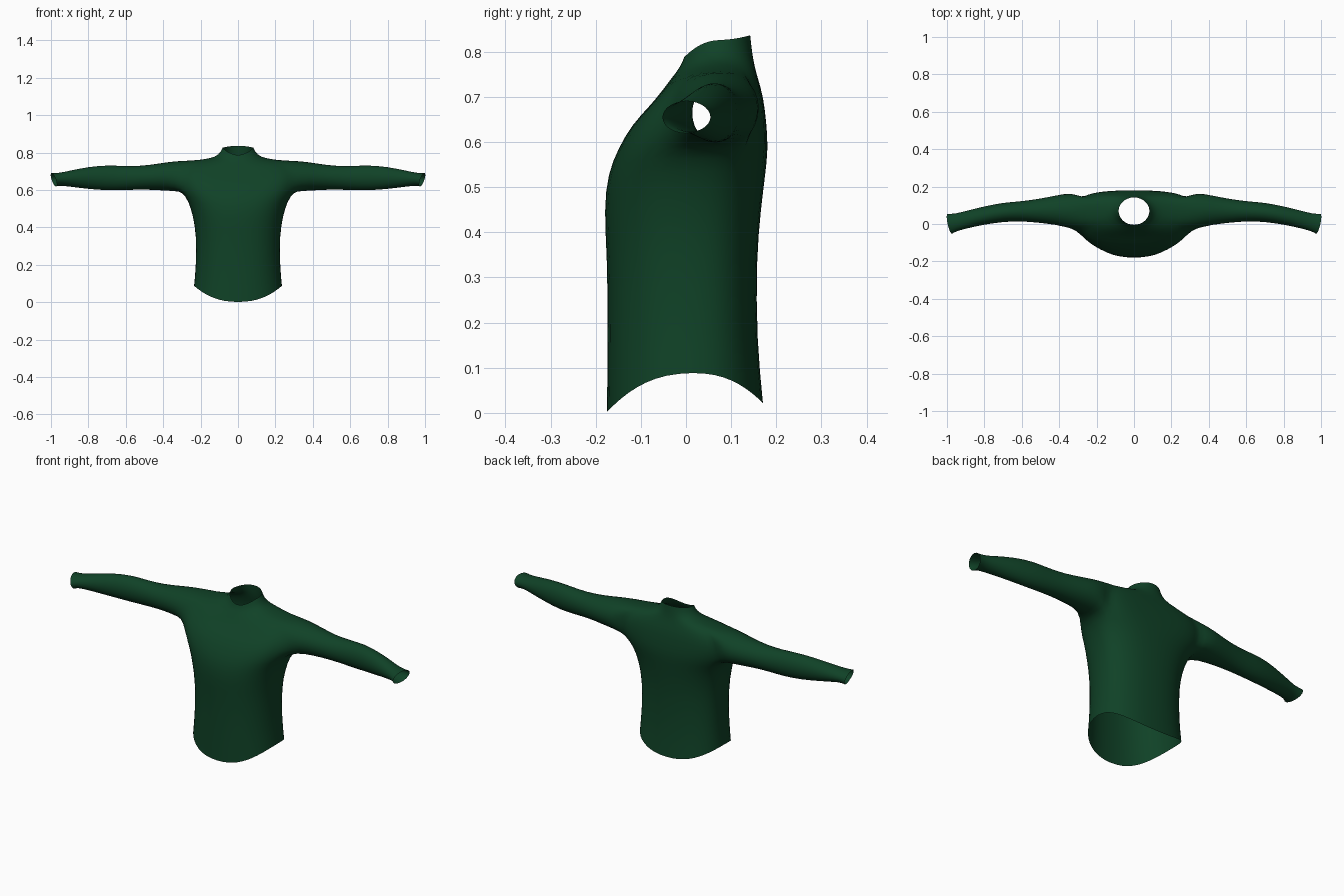
import bpy, bmesh
from math import sin, cos, pi, copysign

if "Cube" in bpy.data.objects:
    bpy.data.objects.remove(bpy.data.objects["Cube"])

green = bpy.data.materials.new("dark green cloth")
green.use_nodes = True
colour = (0.005, 0.054, 0.02, 1)
green.diffuse_color = colour
bsdf = green.node_tree.nodes["Principled BSDF"]
bsdf.inputs["Base Color"].default_value = colour
bsdf.inputs["Roughness"].default_value = 0.9

COLS = 24      # columns around the torso
HOLE = 2       # armhole half width in columns
LOW, HIGH = 5, 8   # torso rings at the bottom and top of the armhole

# Torso rings: side z, front z, back z, half width, front y, back y, side y, squareness
TORSO = [
    (.09, .00, .02, .237, -.177, .172, .015, .85),
    (.20, .16, .16, .226, -.175, .158, .02, .85),
    (.36, .34, .34, .225, -.176, .157, .02, .85),
    (.46, .45, .45, .242, -.184, .167, .025, .85),
    (.54, .53, .53, .266, -.175, .177, .035, .8),
    (.59, .585, .585, .30, -.152, .183, .05, .7),
    (.66, .64, .64, .31, -.12, .179, .07, .6),
    (.72, .68, .70, .30, -.08, .172, .08, .6),
    (.757, .715, .74, .25, -.052, .16, .08, .7),
    (.768, .745, .77, .15, -.03, .152, .075, .9),
    (.787, .768, .80, .103, -.012, .147, .07, 1),
    (.826, .787, .837, .083, -.005, .143, .07, 1),
]

# Sleeve rings: x, low z, high z, front y, back y
SLEEVE = [
    (.335, .592, .758, -.027, .172),
    (.42, .597, .744, -.005, .154),
    (.52, .602, .730, .006, .134),
    (.61, .597, .730, .014, .122),
    (.70, .596, .735, .010, .116),
    (.80, .604, .726, -.004, .096),
    (.90, .617, .705, -.026, .071),
    (.955, .624, .692, -.042, .056),
    (.985, .618, .692, -.054, .056),
]


def power(v, p):
    return copysign(abs(v) ** p, v)


bm = bmesh.new()

# Torso shell, open at the hem and collar
rings = []
for zs, zf, zb, w, yf, yb, yc, p in TORSO:
    ring = []
    for i in range(COLS):
        a = 2 * pi * i / COLS
        c, s = cos(a), sin(a)
        depth, z_mid = (yb - yc, zb) if s > 0 else (yc - yf, zf)
        ring.append(bm.verts.new((w * power(c, p), yc + depth * power(s, p),
                                  zs + (z_mid - zs) * s * s)))
    rings.append(ring)


def in_armhole(row, col):
    near_side = any((col - start) % COLS < 2 * HOLE
                    for start in (-HOLE, COLS // 2 - HOLE))
    return LOW <= row < HIGH and near_side


for r in range(len(rings) - 1):
    for i in range(COLS):
        if not in_armhole(r, i):
            j = (i + 1) % COLS
            bm.faces.new((rings[r][i], rings[r][j], rings[r + 1][j], rings[r + 1][i]))

# Sleeves grown from each armhole edge out to the slanted cuff
for side in (1, -1):
    def edge(row, k):
        return rings[row][(k if side > 0 else COLS // 2 - k) % COLS]
    loop = [edge(LOW, k) for k in range(-HOLE, HOLE)]
    loop += [edge(r, HOLE) for r in range(LOW, HIGH)]
    loop += [edge(HIGH, k) for k in range(HOLE, -HOLE, -1)]
    loop += [edge(r, -HOLE) for r in range(HIGH, LOW, -1)]
    n = len(loop)
    for x, z0, z1, y0, y1 in SLEEVE:
        slant = .012 if x > .96 else 0
        new = []
        for i in range(n):
            a = -pi / 2 + (i - HOLE) * 2 * pi / n
            new.append(bm.verts.new((side * (x + slant * (sin(a) + cos(a))),
                                     (y0 + y1) / 2 + cos(a) * (y1 - y0) / 2,
                                     (z0 + z1) / 2 + sin(a) * (z1 - z0) / 2)))
        for i in range(n):
            j = (i + 1) % n
            bm.faces.new((loop[i], loop[j], new[j], new[i]))
        loop = new

# Cloth faces point outward
bmesh.ops.recalc_face_normals(bm, faces=bm.faces)
front = min(bm.faces, key=lambda f: f.calc_center_median().y)
if front.normal.y > 0:
    bmesh.ops.reverse_faces(bm, faces=bm.faces)

mesh = bpy.data.meshes.new("long_sleeved_shirt")
bm.to_mesh(mesh)
bm.free()
mesh.materials.append(green)
shirt = bpy.data.objects.new("long_sleeved_shirt", mesh)
bpy.context.collection.objects.link(shirt)
for poly in mesh.polygons:
    poly.use_smooth = True

# Soft rounding of the cloth
soft = shirt.modifiers.new("soft cloth", "SUBSURF")
soft.levels = soft.render_levels = 1
